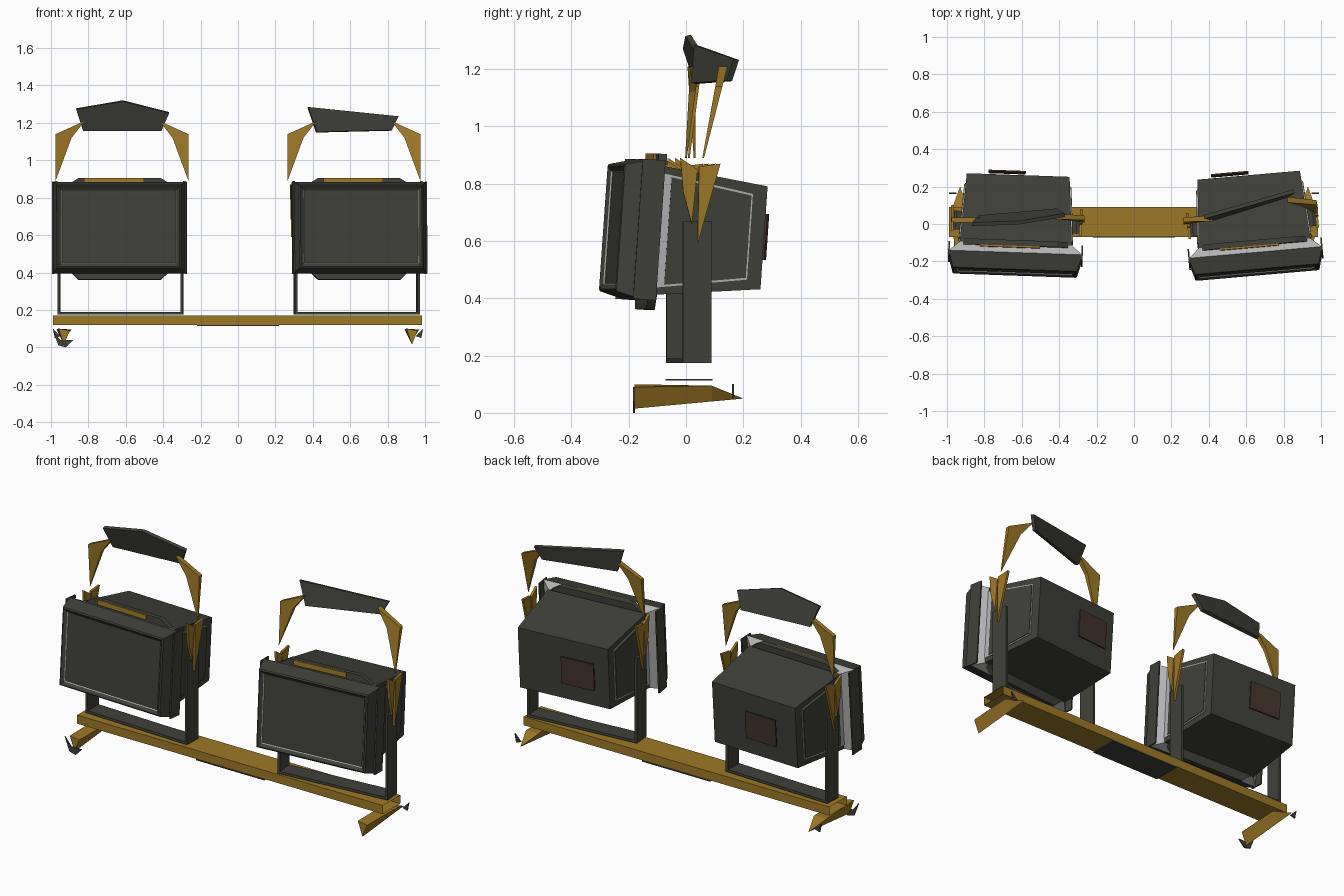
import bpy, bmesh
from math import radians
from mathutils import Matrix, Vector

cube = bpy.data.objects.get("Cube")
if cube:
    bpy.data.objects.remove(cube, do_unlink=True)


def material(name, rgb):
    m = bpy.data.materials.new(name)
    m.use_nodes = True
    m.diffuse_color = (*rgb, 1)
    bsdf = next(n for n in m.node_tree.nodes if n.type == 'BSDF_PRINCIPLED')
    bsdf.inputs["Base Color"].default_value = (*rgb, 1)
    bsdf.inputs["Roughness"].default_value = 0.8
    return m


DARK = material("charcoal", (0.052, 0.052, 0.043))
YELLOW = material("ochre yellow", (0.34, 0.19, 0.02))
SILVER = material("light grey", (0.45, 0.45, 0.46))
BROWN = material("dark brown", (0.062, 0.036, 0.027))
I = Matrix()


def build(name, verts, faces, mats, mat=I, index=None):
    """Make an object from corner points, with outward normals."""
    bm = bmesh.new()
    vs = [bm.verts.new(mat @ Vector(v)) for v in verts]
    for i, f in enumerate(faces):
        face = bm.faces.new([vs[k] for k in f])
        face.material_index = index[i] if index else 0
    bmesh.ops.recalc_face_normals(bm, faces=bm.faces)
    me = bpy.data.meshes.new(name)
    bm.to_mesh(me)
    bm.free()
    for m in mats:
        me.materials.append(m)
    ob = bpy.data.objects.new(name, me)
    bpy.context.collection.objects.link(ob)
    return ob


def sides(n):
    """Quads joining two outlines of n points each."""
    return [[i, (i + 1) % n, n + (i + 1) % n, n + i] for i in range(n)]


def prism(name, pts, axis, a, b, color, mat=I, caps=True):
    """Extrude a flat outline along an axis from a to b."""
    def put(p, d):
        c = list(p)
        c.insert(axis, d)
        return c
    n = len(pts)
    verts = [put(p, a) for p in pts] + [put(p, b) for p in pts]
    ends = [list(range(n)), list(range(2 * n - 1, n - 1, -1))] if caps else []
    return build(name, verts, ends + sides(n), [color], mat)


def box(name, x, y, z, color, mat=I, caps=True):
    return prism(name, [(y[0], z[0]), (y[1], z[0]), (y[1], z[1]), (y[0], z[1])],
                 0, x[0], x[1], color, mat, caps)


def loft(name, rings, mats, mat=I, index=None):
    """Skin rectangles given as (y, width, height); both ends are closed."""
    verts, faces, idx = [], [], []
    for y, w, h in rings:
        verts += [(sx * w / 2, y, sz * h / 2)
                  for sx, sz in ((-1, -1), (1, -1), (1, 1), (-1, 1))]
    for r in range(len(rings) - 1):
        faces += [[4 * r + k for k in f] for f in sides(4)]
        idx += [index[r] if index else 0] * 4
    last = 4 * len(rings) - 4
    faces += [[0, 1, 2, 3], [last + k for k in (3, 2, 1, 0)]]
    return build(name, verts, faces, mats, mat, idx + [0, 0])


def side_panel(name, s, y0, h0, y1, h1, lift, color, mat):
    """Thin trapezoid plate lying on the sloping side of a lamp body."""
    def x(y):
        return s * (0.30 - 0.025 * (y + 0.13) / 0.37 + lift)
    pts = [(x(y0), y0, -h0), (x(y1), y1, -h1), (x(y1), y1, h1), (x(y0), y0, h0)]
    inner = [(px - s * 0.008, y, z) for px, y, z in pts]
    build(name, pts + inner, [[0, 1, 2, 3], [7, 6, 5, 4]] + sides(4), [color], mat)


def lamp(tag, cx, turn, plate_x):
    base = Matrix.Translation((cx, 0.01, 0)) @ Matrix.Rotation(radians(turn), 4, 'Z')
    head = base @ Matrix.Translation((0, 0, 0.628)) @ Matrix.Rotation(radians(-4), 4, 'X')

    # Housing and flared front frame with a recessed glass
    loft(tag + "_housing", [(-0.13, 0.60, 0.45), (0.24, 0.55, 0.36)], [DARK], head)
    loft(tag + "_front_frame",
         [(-0.255, 0.61, 0.39), (-0.26, 0.618, 0.398), (-0.272, 0.65, 0.43),
          (-0.268, 0.665, 0.445), (-0.18, 0.715, 0.49), (-0.13, 0.60, 0.45)],
         [DARK, SILVER], head, [1, 0, 0, 0, 1])
    for s, side in ((-1, "right"), (1, "left")):
        box(f"{tag}_{side}_flange", (s * 0.352, s * 0.36), (-0.21, -0.13),
            (-0.245, 0.245), DARK, head)
        side_panel(f"{tag}_{side}_liner", s, -0.13, 0.20, 0.19, 0.15, 0.004, SILVER, head)
        side_panel(f"{tag}_{side}_panel", s, -0.10, 0.188, 0.185, 0.144, 0.008, DARK, head)

    # Latches above and below the frame, label on the back
    prism(tag + "_top_latch", [(-0.28, 0.23), (0.28, 0.23), (0.22, 0.268), (-0.22, 0.268)],
          1, -0.145, -0.115, DARK, head)
    box(tag + "_latch_strip", (-0.19, 0.13), (-0.154, -0.145), (0.24, 0.267), YELLOW, head)
    prism(tag + "_bottom_latch", [(-0.28, -0.22), (0.28, -0.22), (0.22, -0.277), (-0.22, -0.277)],
          1, -0.15, -0.12, DARK, head)
    box(tag + "_back_label", (plate_x - 0.1, plate_x + 0.1), (0.262, 0.27),
        (-0.075, 0.085), BROWN, head)

    # Swivel bracket with yellow side spikes
    box(tag + "_bracket_base", (-0.33, 0.33), (-0.05, 0.05), (0.175, 0.19), DARK, base)
    for s, side in ((-1, "right"), (1, "left")):
        box(f"{tag}_{side}_bracket_leg", (s * 0.322, s * 0.336), (-0.05, 0.05),
            (0.175, 0.67), DARK, base)
        prism(f"{tag}_{side}_spike", [(0.0, 0.59), (0.08, 0.87), (0.005, 0.86)],
              0, s * 0.338, s * 0.352, YELLOW, base)
        prism(f"{tag}_{side}_front_spike", [(-0.02, 0.66), (0.0, 0.85), (-0.06, 0.89), (-0.05, 0.77)],
              0, s * 0.336, s * 0.35, YELLOW, base)


def arm(name, cx, s, y_low, y_high):
    """Tapered, bent handle arm rising to the grip."""
    outline = [(0.355, 0.89), (0.355, 1.14), (0.20, 1.21), (0.27, 1.12)]
    verts = []
    for half in (-1, 1):
        for x, z in outline:
            t = (z - 0.89) / 0.32
            verts.append((cx + s * x, y_low + (y_high - y_low) * t
                          + half * (0.003 + 0.012 * t), z))
    build(name, verts, [[0, 1, 2, 3], [7, 6, 5, 4]] + sides(4), [YELLOW])


def grip(name, cx, cy, turn, lean, outline):
    m = (Matrix.Translation((cx, cy, 1.16)) @ Matrix.Rotation(radians(turn), 4, 'Z')
         @ Matrix.Rotation(radians(lean), 4, 'X'))
    prism(name, outline, 1, -0.01, 0.01, DARK, m)


# Two lamps with carrying handles
lamp("right_lamp", -0.628, -2, -0.06)
lamp("left_lamp", 0.635, 5, -0.10)
arm("right_lamp_outer_arm", -0.62, -1, 0.03, 0.02)
arm("right_lamp_inner_arm", -0.62, 1, 0.01, 0.04)
arm("left_lamp_inner_arm", 0.62, -1, 0.0, 0.03)
arm("left_lamp_outer_arm", 0.62, 1, 0.06, 0.13)
grip("right_lamp_grip", -0.62, 0.055, 5, 17,
     [(-0.25, 0.12), (0, 0.165), (0.25, 0.10), (0.21, 0), (-0.21, 0)])
grip("left_lamp_grip", 0.62, 0.09, 17, -10,
     [(-0.25, 0.125), (0.25, 0.075), (0.21, 0), (-0.21, -0.01)])

# Open-ended cross bar with a dark plate beneath
box("cross_bar", (-0.99, 0.985), (-0.07, 0.09), (0.12, 0.17), YELLOW, I, False)
box("under_plate", (-0.22, 0.22), (-0.072, 0.092), (0.113, 0.119), DARK)

# Tapered feet: a ridge that widens under the bar and runs to a rear point
for s, side in ((-1, "right"), (1, "left")):
    x = s * 0.93
    foot = [(x - 0.03, -0.18, 0.10), (x + 0.03, -0.18, 0.09), (x, -0.18, 0.015),
            (x - 0.04, 0.09, 0.095), (x + 0.04, 0.09, 0.095), (x, 0.09, 0.04),
            (x, 0.20, 0.05)]
    build(side + "_foot", foot,
          [[0, 1, 2], [3, 4, 6], [4, 5, 6], [5, 3, 6]] + sides(3), [YELLOW])
    prism(side + "_rear_tip", [(s * 0.95, 0.06), (s * 0.99, 0.10), (s * 0.98, 0.05)],
          1, 0.16, 0.168, DARK)

# Dark tip left on one front foot
prism("right_foot_tip", [(-0.88, 0.04), (-0.92, 0.0), (-0.96, 0.01), (-0.99, 0.09), (-0.95, 0.04)],
      1, -0.185, -0.178, DARK)
